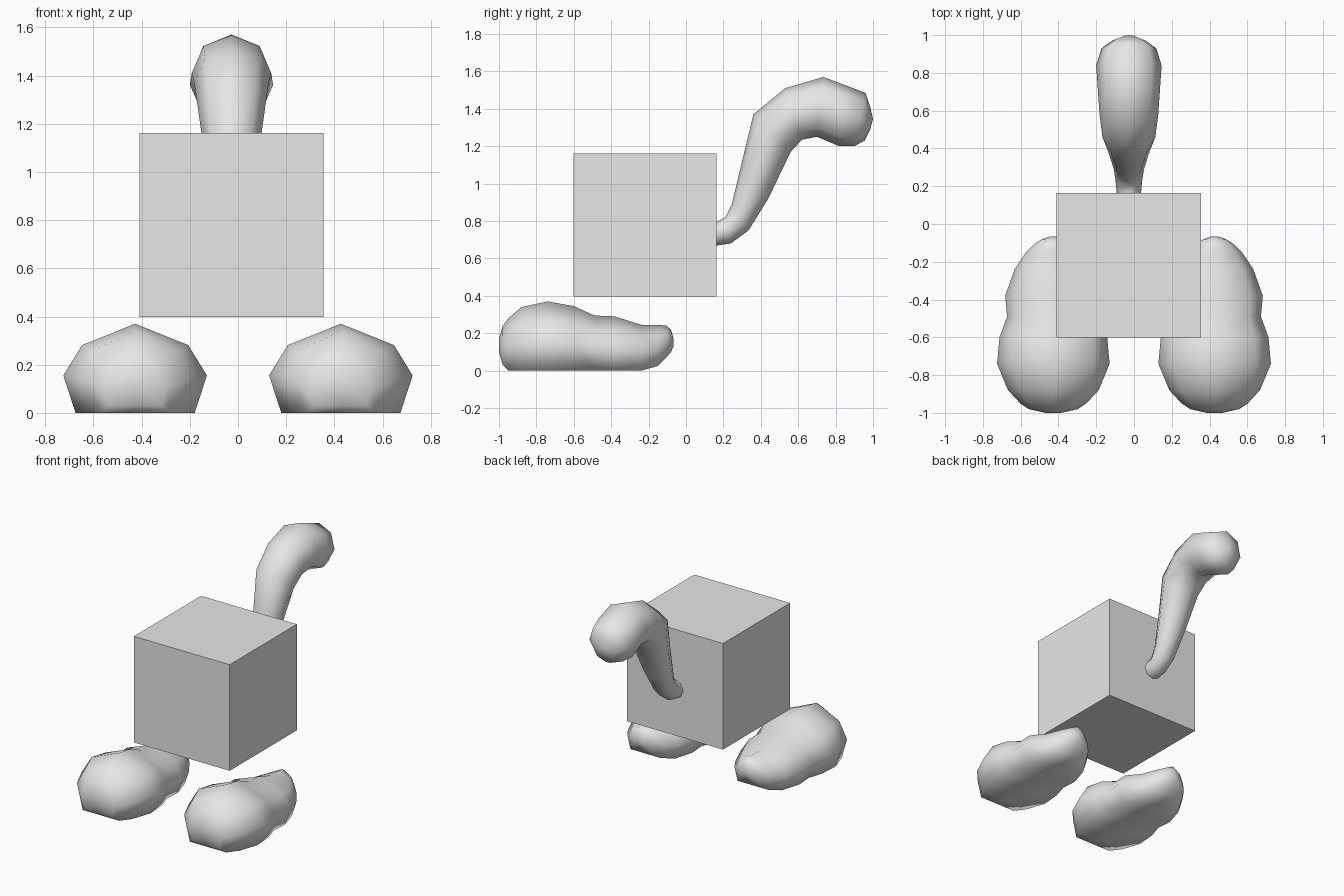
import bpy, bmesh, math
from mathutils import Vector

if "Cube" in bpy.data.objects:
    bpy.data.objects.remove(bpy.data.objects["Cube"])

grey = bpy.data.materials.new("light_grey")
grey.diffuse_color = (0.8, 0.8, 0.8, 1)
grey.use_nodes = True
grey.node_tree.nodes["Principled BSDF"].inputs["Base Color"].default_value = grey.diffuse_color


def finish(name, bm, smooth):
    bmesh.ops.recalc_face_normals(bm, faces=bm.faces)
    mesh = bpy.data.meshes.new(name)
    for f in bm.faces:
        f.smooth = smooth
    bm.to_mesh(mesh)
    bm.free()
    mesh.materials.append(grey)
    obj = bpy.data.objects.new(name, mesh)
    bpy.context.collection.objects.link(obj)
    return obj


def loft(name, rings):
    """Skin a list of equal rings of points and close both ends."""
    bm = bmesh.new()
    vs = [[bm.verts.new(p) for p in ring] for ring in rings]
    n = len(vs[0])
    for a, b in zip(vs, vs[1:]):
        for i in range(n):
            j = (i + 1) % n
            bm.faces.new((a[i], a[j], b[j], b[i]))
    bm.faces.new(vs[0])
    bm.faces.new(vs[-1])
    return finish(name, bm, True)


# Body: plain cube
bm = bmesh.new()
bmesh.ops.create_cube(bm, size=0.764)
bmesh.ops.translate(bm, verts=bm.verts, vec=(-0.027, -0.219, 0.779))
finish("body", bm, False)

# Feet: stations of y, half width, bottom z, top z
foot = [(-1.0, 0.04, 0.10, 0.17), (-0.98, 0.13, 0.03, 0.24),
        (-0.95, 0.175, 0.0, 0.28), (-0.88, 0.24, 0.0, 0.34),
        (-0.74, 0.298, 0.0, 0.37), (-0.60, 0.285, 0.0, 0.345),
        (-0.49, 0.245, 0.0, 0.295), (-0.38, 0.255, 0.0, 0.29),
        (-0.24, 0.205, 0.0, 0.245), (-0.15, 0.145, 0.025, 0.245),
        (-0.105, 0.10, 0.07, 0.24), (-0.08, 0.06, 0.10, 0.22),
        (-0.067, 0.02, 0.13, 0.17)]
# Foot cross-section: width factor, height factor
section = [(0, 1), (0.74, 0.76), (1, 0.42), (0.83, 0),
           (0, 0), (-0.83, 0), (-1, 0.42), (-0.74, 0.76)]
for side, cx in (("left", -0.427), ("right", 0.427)):
    loft(side + "_foot",
         [[(cx + w * u, y, z0 + (z1 - z0) * v) for u, v in section]
          for y, w, z0, z1 in foot])

# Tail: upper (y, z), lower (y, z), half width
tail = [((0.08, 0.80), (0.08, 0.67), 0.055), ((0.17, 0.80), (0.17, 0.67), 0.065),
        ((0.21, 0.82), (0.24, 0.68), 0.07), ((0.245, 0.89), (0.335, 0.75), 0.08),
        ((0.30, 1.12), (0.44, 0.92), 0.105), ((0.36, 1.37), (0.56, 1.17), 0.14),
        ((0.53, 1.51), (0.62, 1.235), 0.155), ((0.735, 1.57), (0.70, 1.25), 0.165),
        ((0.86, 1.523), (0.82, 1.20), 0.173), ((0.96, 1.485), (0.90, 1.20), 0.145),
        ((0.985, 1.41), (0.955, 1.23), 0.09), ((1.0, 1.345), (0.985, 1.29), 0.03)]
rings = []
for up, low, w in tail:
    a, b = Vector((-0.027, *up)), Vector((-0.027, *low))
    mid, half = (a + b) / 2, (a - b) / 2
    rings.append([mid + half * math.cos(t) + Vector((w * math.sin(t), 0, 0))
                  for t in (math.tau * i / 8 for i in range(8))])
loft("tail", rings)
